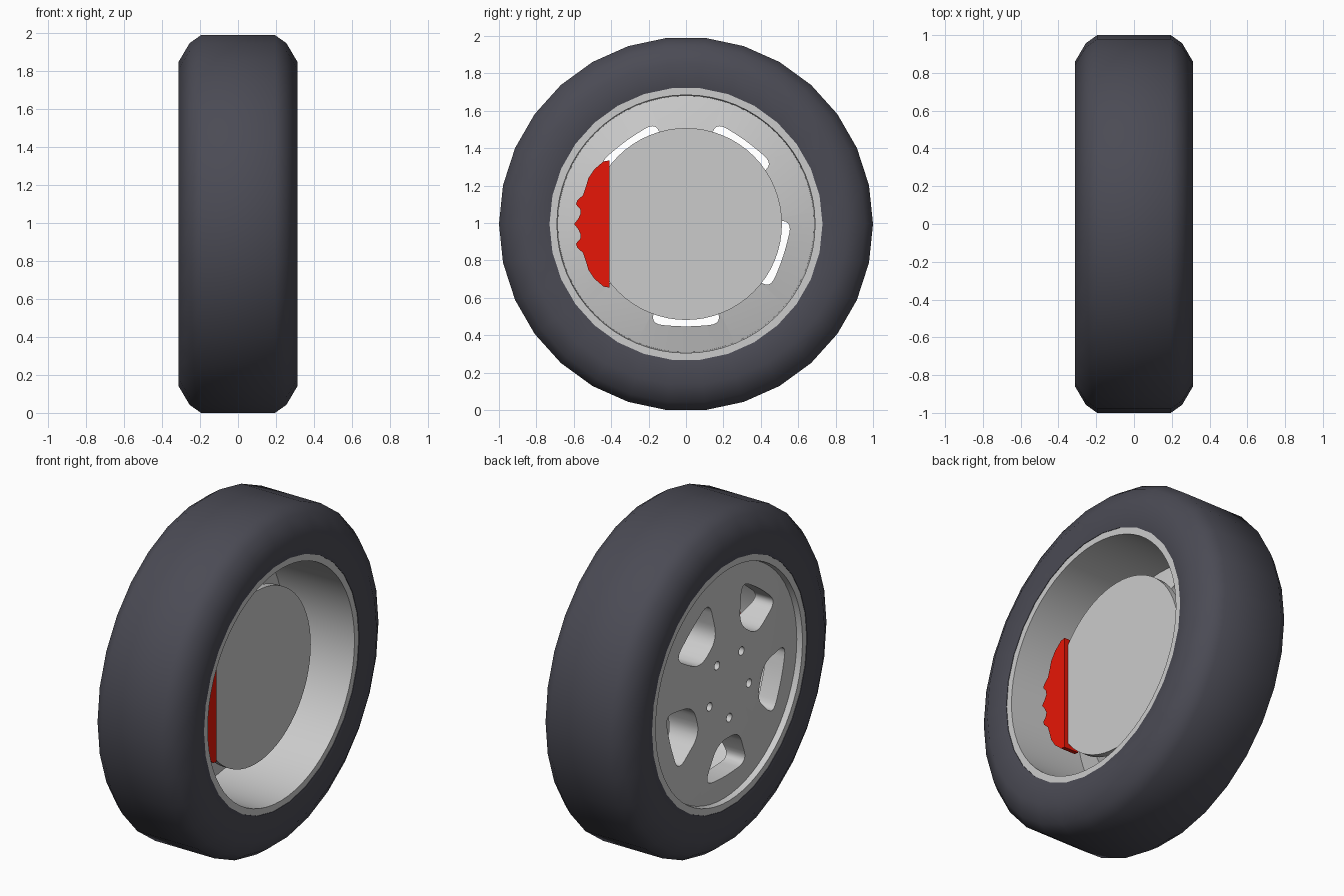
import bpy, bmesh, math
from mathutils import Vector

if "Cube" in bpy.data.objects:
    bpy.data.objects.remove(bpy.data.objects["Cube"])

CZ = 0.9945  # axle height


def finish(bm, name, angle=35):
    bmesh.ops.recalc_face_normals(bm, faces=bm.faces)
    me = bpy.data.meshes.new(name)
    bm.to_mesh(me)
    bm.free()
    ob = bpy.data.objects.new(name, me)
    bpy.context.collection.objects.link(ob)
    bpy.ops.object.select_all(action='DESELECT')
    bpy.context.view_layer.objects.active = ob
    ob.select_set(True)
    bpy.ops.object.shade_smooth_by_angle(angle=math.radians(angle))
    return ob


def lathe(name, profile, n, closed=False, angle=35):
    """Spin (x, radius) points around the axle; open profiles get end caps."""
    bm = bmesh.new()
    rings = []
    for x, r in profile:
        rings.append([bm.verts.new((x, r * math.cos(2 * math.pi * i / n),
                                    CZ + r * math.sin(2 * math.pi * i / n))) for i in range(n)])
    pairs = list(zip(rings, rings[1:]))
    if closed:
        pairs.append((rings[-1], rings[0]))
    else:
        bm.faces.new(rings[0])
        bm.faces.new(rings[-1])
    for a, b in pairs:
        for i in range(n):
            j = (i + 1) % n
            bm.faces.new((a[i], a[j], b[j], b[i]))
    return finish(bm, name, angle)


def prism(bm, pts, x0, x1):
    """Extrude a (y, z) outline along x."""
    a = [bm.verts.new((x0, y, z)) for y, z in pts]
    b = [bm.verts.new((x1, y, z)) for y, z in pts]
    bm.faces.new(a)
    bm.faces.new(b)
    for i in range(len(pts)):
        j = (i + 1) % len(pts)
        bm.faces.new((a[i], a[j], b[j], b[i]))


def rounded(pts, cut, steps=6):
    """Round the corners of a polygon."""
    out = []
    pts = [Vector(p) for p in pts]
    for i, p in enumerate(pts):
        a, b = pts[i - 1] - p, pts[(i + 1) % len(pts)] - p
        s = p + a.normalized() * cut
        e = p + b.normalized() * cut
        for k in range(steps + 1):
            t = k / steps
            out.append(s * (1 - t) ** 2 + p * 2 * t * (1 - t) + e * t * t)
    return out


# Tyre
tyre_mat = bpy.data.materials.new("rubber")
tyre_mat.diffuse_color = (0.07, 0.07, 0.09, 1)
tyre_mat.use_nodes = True
tyre_mat.node_tree.nodes["Principled BSDF"].inputs["Base Color"].default_value = tyre_mat.diffuse_color
half = [(0.287, 0.73), (0.312, 0.86), (0.255, 0.957), (0.195, 1.0)]
tyre = lathe("tyre", half + [(-x, r) for x, r in reversed(half)], 30, closed=True, angle=45)
tyre.data.materials.append(tyre_mat)

# Rim: slightly domed face plate, lips, straight barrel, conical back of the spokes
rim = lathe("rim", [(-0.285, 0.24), (-0.255, 0.65), (-0.25, 0.685), (-0.284, 0.69), (-0.284, 0.74),
                    (0.284, 0.74), (0.284, 0.69), (-0.18, 0.685), (-0.08, 0.3)], 64)

# Five windows and five bolt holes cut from the rim
bm = bmesh.new()
window = rounded([(0.315, -0.1), (0.535, -0.2), (0.55, 0), (0.535, 0.2), (0.315, 0.1)], 0.08)
for k in range(5):
    ang = math.radians(-90 + 72 * k)
    c, s = math.cos(ang), math.sin(ang)
    prism(bm, [(r * c - t * s, CZ + r * s + t * c) for r, t in window], -0.4, 0.02)
    hole = [(0.195 * c + 0.025 * math.cos(a), CZ + 0.195 * s + 0.025 * math.sin(a))
            for a in [2 * math.pi * i / 16 for i in range(16)]]
    prism(bm, hole, -0.4, -0.18)
cutter = finish(bm, "rim_cutter")
cutter.hide_render = True
mod = rim.modifiers.new("cut", 'BOOLEAN')
mod.operation = 'DIFFERENCE'
mod.solver = 'EXACT'
mod.object = cutter
bpy.context.view_layer.objects.active = rim
bpy.ops.object.modifier_move_to_index(modifier="cut", index=0)
bpy.ops.object.modifier_apply(modifier="cut")
bpy.data.objects.remove(cutter)
bpy.ops.object.select_all(action='DESELECT')
rim.select_set(True)
bpy.ops.object.shade_smooth_by_angle(angle=math.radians(35))

# Brake disc
lathe("brake_disc", [(0.08, 0.513), (0.12, 0.513)], 64)

# Brake caliper, outline mirrored about the axle height
red = bpy.data.materials.new("red_paint")
red.diffuse_color = (0.8, 0.008, 0.002, 1)
red.use_nodes = True
red.node_tree.nodes["Principled BSDF"].inputs["Base Color"].default_value = red.diffuse_color
upper = [(-0.41, 0.34), (-0.44, 0.335), (-0.49, 0.293), (-0.522, 0.245), (-0.535, 0.2),
         (-0.55, 0.155), (-0.582, 0.125), (-0.588, 0.105), (-0.565, 0.078),
         (-0.563, 0.055), (-0.575, 0.03)]
outline = upper + [(-0.598, 0)] + [(y, -z) for y, z in reversed(upper)]
bm = bmesh.new()
prism(bm, [(y, CZ + z) for y, z in outline], 0.05, 0.145)
caliper = finish(bm, "brake_caliper", 30)
caliper.data.materials.append(red)
